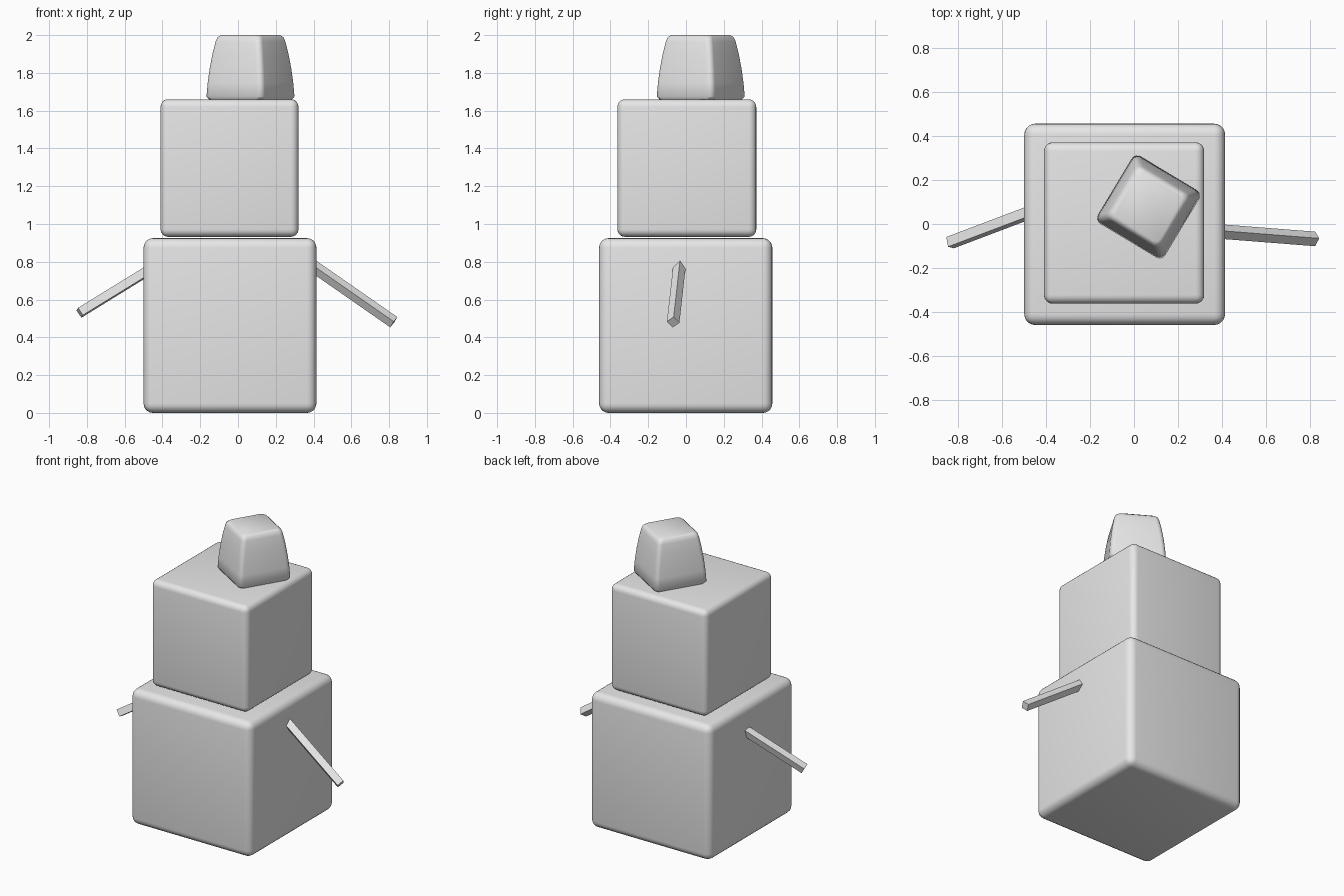
import bpy, bmesh, math
from mathutils import Vector, Matrix

old = bpy.data.objects.get("Cube")
if old:
    bpy.data.objects.remove(old, do_unlink=True)

# One plain grey for the whole figure
grey = bpy.data.materials.new("plain_grey")
grey.use_nodes = True
grey.diffuse_color = (0.8, 0.8, 0.8, 1)
grey.node_tree.nodes["Principled BSDF"].inputs["Base Color"].default_value = (0.8, 0.8, 0.8, 1)


def finish(name, bm, smooth):
    bmesh.ops.recalc_face_normals(bm, faces=bm.faces)
    mesh = bpy.data.meshes.new(name)
    bm.to_mesh(mesh)
    bm.free()
    mesh.materials.append(grey)
    obj = bpy.data.objects.new(name, mesh)
    bpy.context.collection.objects.link(obj)
    if smooth:
        bpy.ops.object.select_all(action='DESELECT')
        obj.select_set(True)
        bpy.context.view_layer.objects.active = obj
        bpy.ops.object.shade_smooth_by_angle(angle=math.radians(50))
    return obj


def rounded_block(name, low, high, radius):
    low, high = Vector(low), Vector(high)
    bm = bmesh.new()
    bmesh.ops.create_cube(bm, size=1, matrix=Matrix.Translation((low + high) / 2)
                          @ Matrix.Diagonal((*(high - low), 1)))
    bmesh.ops.bevel(bm, geom=bm.edges[:], offset=radius, segments=5,
                    profile=0.5, affect='EDGES')
    return finish(name, bm, True)


def tapered_hat(name, centre, turn, levels, radius, steps=5):
    # Stack of rounded squares, joined and capped
    bm = bmesh.new()
    rings = []
    for z, half in levels:
        ring = []
        for corner in range(4):
            mid = math.pi / 4 + corner * math.pi / 2
            for i in range(steps + 1):
                a = mid + (i / steps - 0.5) * math.pi / 2
                reach = (half - radius) * math.sqrt(2)
                p = Vector((reach * math.cos(mid) + radius * math.cos(a),
                            reach * math.sin(mid) + radius * math.sin(a), z))
                p = Matrix.Rotation(turn, 3, 'Z') @ p
                ring.append(bm.verts.new(p + Vector((*centre, 0))))
        rings.append(ring)
    for below, above in zip(rings, rings[1:]):
        for i in range(len(below)):
            j = (i + 1) % len(below)
            bm.faces.new((below[i], below[j], above[j], above[i]))
    bm.faces.new(rings[0][::-1])
    bm.faces.new(rings[-1])
    return finish(name, bm, True)


def stick_arm(name, shoulder, tip, roll, side=0.047):
    # Square stick, rolled about its own length, set slightly into the body
    shoulder, tip = Vector(shoulder), Vector(tip)
    along = (tip - shoulder).normalized()
    shoulder -= along * 0.06
    flat = along.cross(Vector((0, 0, 1))).normalized()
    up = flat.cross(along)
    a = flat * math.cos(roll) - up * math.sin(roll)
    b = flat * math.sin(roll) + up * math.cos(roll)
    frame = Matrix((a * side, b * side, along * (tip - shoulder).length)).transposed()
    bm = bmesh.new()
    bmesh.ops.create_cube(bm, size=1, matrix=Matrix.Translation((shoulder + tip) / 2)
                          @ frame.to_4x4())
    return finish(name, bm, False)


# Stacked body and head
rounded_block("body", (-0.5, -0.46, 0), (0.415, 0.457, 0.925), 0.05)
rounded_block("head", (-0.41, -0.363, 0.932), (0.32, 0.372, 1.66), 0.04)

# Crooked hat
tapered_hat("hat", (0.066, 0.078), math.radians(-31),
            [(1.66, 0.168), (1.675, 0.178), (1.75, 0.173), (1.82, 0.166),
             (1.9, 0.155), (1.965, 0.143), (1.988, 0.136), (2.0, 0.122)], 0.03)

# Stick arms
stick_arm("right_arm", (-0.5, 0.043, 0.738), (-0.838, -0.085, 0.53), math.radians(20))
stick_arm("left_arm", (0.415, -0.036, 0.765), (0.825, -0.068, 0.48), math.radians(38))
